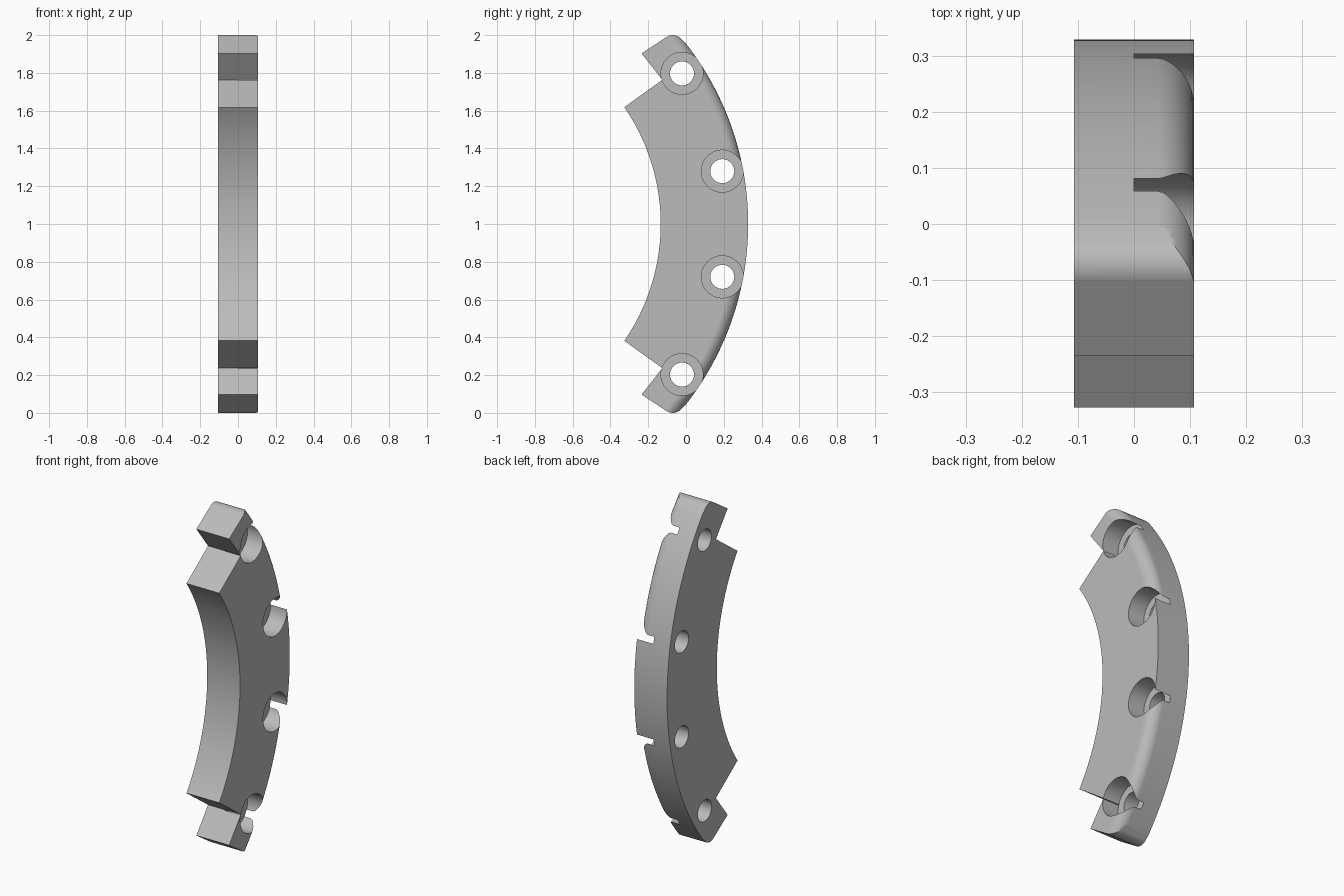
import bpy, bmesh
from math import sin, cos, radians, asin, pi

if "Cube" in bpy.data.objects:
    bpy.data.objects.remove(bpy.data.objects["Cube"])

HALF = 0.107               # half thickness
CY, CZ = -1.221, 1.0       # centre of all the arcs
R_OUT, R_IN, R_BOLT = 1.55, 1.087, 1.4405
FILLET, TIP = 0.065, 0.06
BOLTS = (-33.6, -11.2, 11.2, 33.6)

grey = bpy.data.materials.new("light grey")
grey.use_nodes = True
colour = (0.5, 0.5, 0.5, 1)
grey.diffuse_color = colour
grey.node_tree.nodes["Principled BSDF"].inputs["Base Color"].default_value = colour


def arc(cy, cz, r, a0, a1, n):
    return [(cy + r * cos(a0 + (a1 - a0) * i / n), cz + r * sin(a0 + (a1 - a0) * i / n))
            for i in range(n + 1)]


def loft(name, rings):
    """Closed solid through matching rings of points."""
    bm = bmesh.new()
    loops = [[bm.verts.new(p) for p in ring] for ring in rings]
    for a, b in zip(loops, loops[1:]):
        for i in range(len(a)):
            j = (i + 1) % len(a)
            bm.faces.new((a[i], a[j], b[j], b[i]))
    bm.faces.new(loops[0])
    bm.faces.new(loops[-1][::-1])
    bmesh.ops.recalc_face_normals(bm, faces=bm.faces)
    mesh = bpy.data.meshes.new(name)
    bm.to_mesh(mesh)
    bm.free()
    mesh.materials.append(grey)
    obj = bpy.data.objects.new(name, mesh)
    bpy.context.collection.objects.link(obj)
    return obj


def extrude(name, outline, x0, x1):
    return loft(name, [[(x, y, z) for y, z in outline] for x in (x0, x1)])


def cut(target, cutter):
    mod = target.modifiers.new("cut", "BOOLEAN")
    mod.operation, mod.solver, mod.object = "DIFFERENCE", "EXACT", cutter
    bpy.context.view_layer.objects.active = target
    bpy.ops.object.modifier_apply(modifier=mod.name)
    bpy.data.objects.remove(cutter)


# Upper half outline: outer arc, rounded tip, stepped end, inner arc
tip_y, tip_z = -0.07, 1.94
tip_angle = radians(39.2)
inner_angle = asin(0.618 / R_IN)
upper = arc(CY, CZ, R_OUT, 0, tip_angle, 40)[:-1]
upper += arc(tip_y, tip_z, TIP, tip_angle, radians(124), 14)
upper += [(-0.235, 1.903), (-0.126, 1.763)]
upper += arc(CY, CZ, R_IN, inner_angle, 0, 32)
lower = [(y, 2 * CZ - z) for y, z in upper[1:-1]]
plate = extrude("curved_plate", upper + lower[::-1], -HALF, HALF)

# Rounded outer edge beyond the middle pair of holes
section = [(R_OUT - FILLET + FILLET * cos(t), HALF - FILLET + FILLET * sin(t))
           for t in (pi / 2 * i / 12 for i in range(13))]
section += [(R_OUT - FILLET, HALF + 0.05), (R_OUT + 0.05, HALF + 0.05),
            (R_OUT + 0.05, HALF - FILLET)]
for side in (1, -1):
    angles = [side * radians(11.2 + 36 * i / 40) for i in range(41)]
    cut(plate, loft("edge_cutter", [[(x, CY + r * cos(a), CZ + r * sin(a))
                                     for r, x in section] for a in angles]))

# Counterbored bolt holes
for angle in BOLTS:
    y = CY + R_BOLT * cos(radians(angle))
    z = CZ + R_BOLT * sin(radians(angle))
    for radius, x0 in ((0.1112, 0.0), (0.0635, -0.2)):
        circle = arc(y, z, radius, radians(angle), radians(angle) + 2 * pi, 64)[:-1]
        cut(plate, extrude("hole_cutter", circle, x0, 0.2))

# Smooth curves with crisp edges
bpy.ops.object.select_all(action="DESELECT")
plate.select_set(True)
bpy.context.view_layer.objects.active = plate
bpy.ops.object.shade_smooth_by_angle(angle=radians(25))
weighted = plate.modifiers.new("even shading", "WEIGHTED_NORMAL")
weighted.keep_sharp = True
